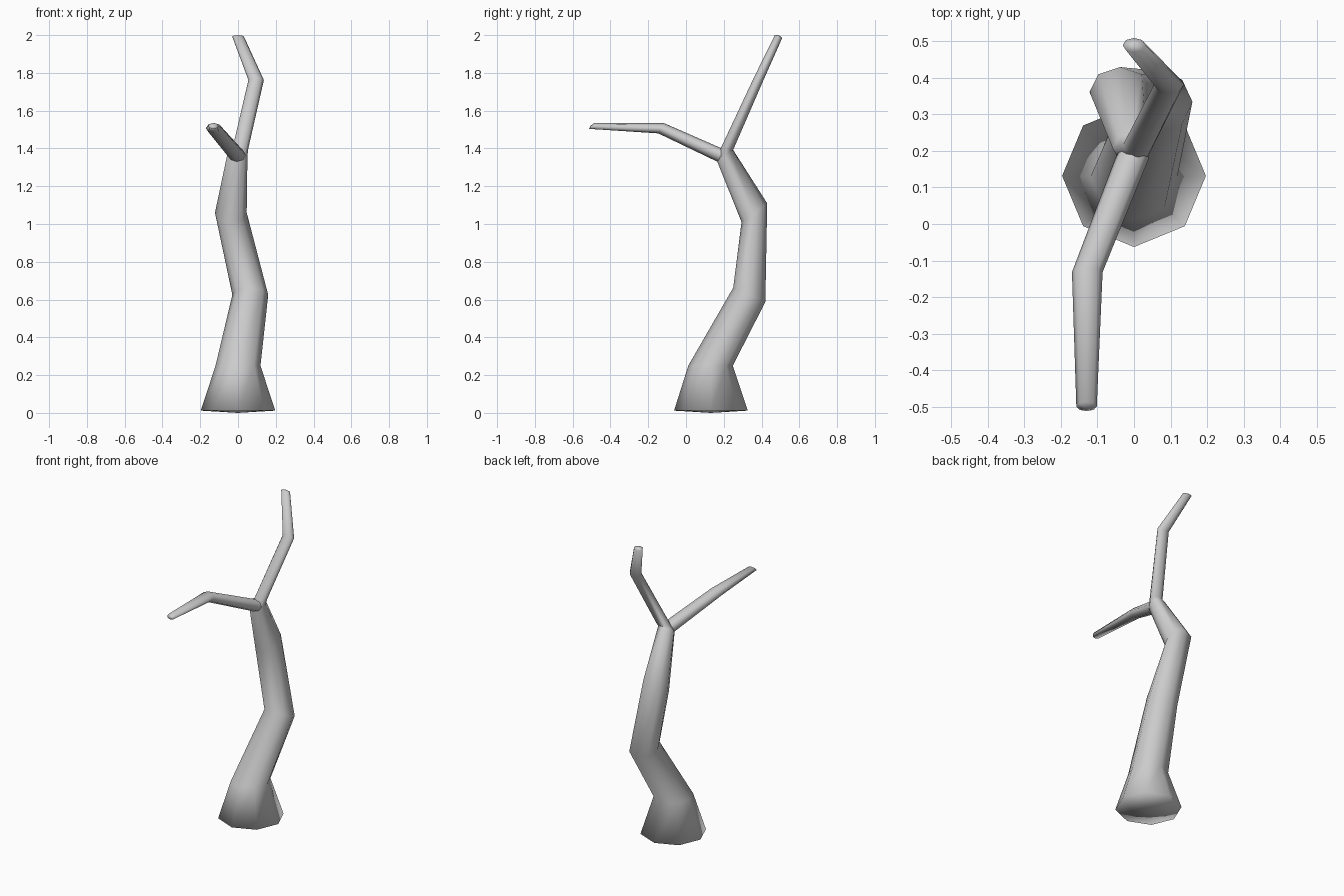
import bpy, bmesh
from math import sin, cos, tau, radians
from mathutils import Vector

if "Cube" in bpy.data.objects:
    bpy.data.objects.remove(bpy.data.objects["Cube"])

SIDES = 8


def limb(name, rings, start=None, end=None):
    """Loft 8-sided rings: (x, y, z, half width, half depth, tilt in degrees)."""
    bm = bmesh.new()
    loops = []
    for x, y, z, rx, ry, tilt in rings:
        t = radians(tilt)
        v = Vector((0, cos(t), sin(t)))
        loop = []
        for i in range(SIDES):
            a = tau * i / SIDES
            p = Vector((x, y, z)) + Vector((rx * cos(a), 0, 0)) + v * ry * sin(a)
            loop.append(bm.verts.new(p))
        loops.append(loop)
    for a, b in zip(loops, loops[1:]):
        for i in range(SIDES):
            j = (i + 1) % SIDES
            bm.faces.new((a[i], a[j], b[j], b[i]))
    # slightly domed caps
    for loop, tip in ((loops[0], start), (loops[-1], end)):
        if tip:
            c = bm.verts.new(tip)
            for i in range(SIDES):
                bm.faces.new((loop[i], loop[(i + 1) % SIDES], c))
    bmesh.ops.recalc_face_normals(bm, faces=bm.faces)
    for f in bm.faces:
        f.smooth = True
    me = bpy.data.meshes.new(name)
    bm.to_mesh(me)
    bm.free()
    ob = bpy.data.objects.new(name, me)
    bpy.context.collection.objects.link(ob)
    return ob


# Flared trunk continuing into the upper branch
limb("trunk_and_upper_branch", [
    (0.0, 0.132, 0.012, 0.197, 0.195, 0),
    (0.0, 0.13, 0.25, 0.119, 0.118, 0),
    (0.065, 0.335, 0.625, 0.095, 0.093, -24),
    (-0.038, 0.362, 1.06, 0.084, 0.084, 36),
    (-0.004, 0.207, 1.362, 0.054, 0.052, 35),
    (0.012, 0.217, 1.397, 0.042, 0.033, -9),
    (0.096, 0.382, 1.762, 0.041, 0.026, -24),
    (0.0, 0.49, 1.993, 0.031, 0.021, -20),
], start=(0, 0.132, 0.0), end=(0, 0.492, 2.0))

# Side branch reaching to the front
limb("front_branch", [
    (0.004, 0.225, 1.355, 0.035, 0.03, 75),
    (-0.006, 0.178, 1.365, 0.046, 0.037, 70),
    (-0.128, -0.132, 1.507, 0.042, 0.031, 61),
    (-0.13, -0.5, 1.519, 0.028, 0.02, 50),
], start=(0.006, 0.235, 1.35), end=(-0.13, -0.506, 1.52))
